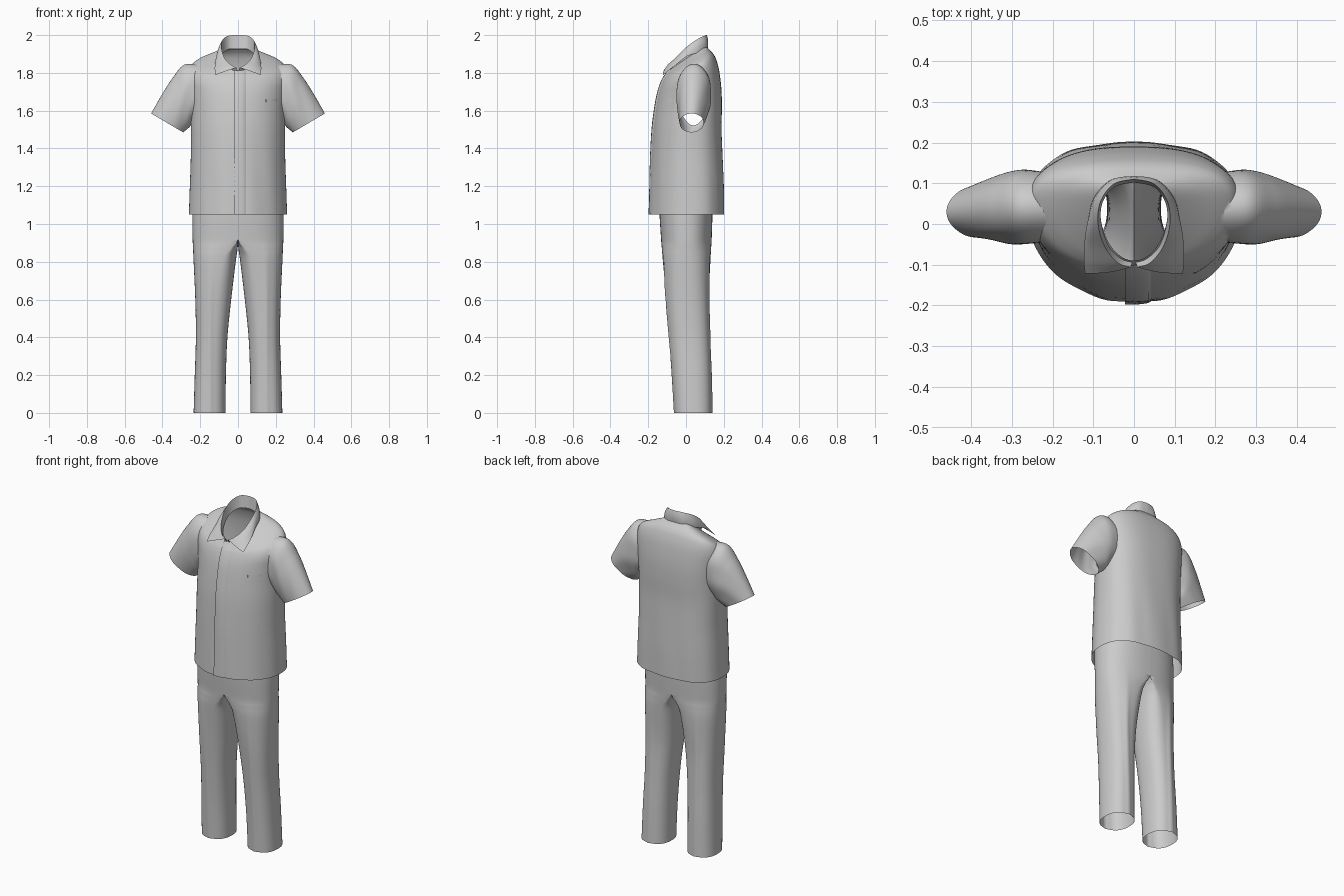
import bpy, bmesh
from math import sin, cos, pi, acos, sqrt, exp
from mathutils import Vector

if "Cube" in bpy.data.objects:
    bpy.data.objects.remove(bpy.data.objects["Cube"])

SEG = 96


def spline(rows, steps):
    """Catmull-Rom interpolation through rows of numbers."""
    out = []
    for i in range(len(rows) - 1):
        p0, p1 = rows[max(i - 1, 0)], rows[i]
        p2, p3 = rows[i + 1], rows[min(i + 2, len(rows) - 1)]
        for k in range(steps):
            t = k / steps
            out.append(tuple(
                0.5 * (2 * b + (c - a) * t + (2 * a - 5 * b + 4 * c - d) * t * t
                       + (3 * b - a - 3 * c + d) * t ** 3)
                for a, b, c, d in zip(p0, p1, p2, p3)))
    return out + [tuple(rows[-1])]


def spow(v, e):
    return (1 if v >= 0 else -1) * abs(v) ** e


def loft(name, rings, closed=True, caps=False, angle=40):
    bm = bmesh.new()
    vs = [[bm.verts.new(p) for p in r] for r in rings]
    n = len(rings[0])
    for a, b in zip(vs, vs[1:]):
        for j in range(n if closed else n - 1):
            k = (j + 1) % n
            bm.faces.new((a[j], a[k], b[k], b[j]))
    if caps:
        bm.faces.new(vs[0])
        bm.faces.new(vs[-1])
    bmesh.ops.recalc_face_normals(bm, faces=bm.faces)
    me = bpy.data.meshes.new(name)
    bm.to_mesh(me)
    bm.free()
    ob = bpy.data.objects.new(name, me)
    bpy.context.collection.objects.link(ob)
    smooth(ob, angle)
    return ob


def activate(ob):
    bpy.ops.object.select_all(action='DESELECT')
    ob.select_set(True)
    bpy.context.view_layer.objects.active = ob


def smooth(ob, angle):
    activate(ob)
    bpy.ops.object.shade_smooth_by_angle(angle=angle * pi / 180)


def delete_faces(ob, test):
    bm = bmesh.new()
    bm.from_mesh(ob.data)
    bmesh.ops.delete(bm, geom=[f for f in bm.faces if test(f)], context='FACES')
    bm.to_mesh(ob.data)
    bm.free()


# Shirt body: tilted rings (z front, z back, half width, y front, y back, y widest)
BODY = spline([
    (1.05, 1.05, .26, -.192, .20, .02), (1.2, 1.2, .255, -.188, .198, .02),
    (1.35, 1.35, .25, -.183, .193, .02), (1.5, 1.5, .25, -.174, .188, .025),
    (1.6, 1.62, .25, -.162, .19, .03), (1.68, 1.72, .256, -.148, .187, .035),
    (1.73, 1.815, .262, -.134, .175, .04), (1.765, 1.87, .25, -.12, .16, .045),
    (1.785, 1.9, .215, -.108, .145, .05), (1.80, 1.922, .155, -.098, .125, .05),
    (1.815, 1.945, .085, -.09, .105, .05)], 6)


def body_point(row, th):
    zf, zb, a, yf, yb, yc = row
    c, s = cos(th), sin(th)
    n = 2.0 if s < 0 else 2.6
    # soft vertical folds that fade out towards the chest
    fade = max(0, min(1, (1.6 - zf) / .4))
    k = 1 + .014 * fade * sin(11 * th + 3 * zf) * (1 - abs(c)) 
    x = a * spow(c, 2 / n) * k
    y = yc + ((yc - yf) if s < 0 else (yb - yc)) * spow(s, 2 / n) * k
    return Vector((x, y, zf + (zb - zf) * (y - yf) / (yb - yf)))


shirt = loft("shirt", [[body_point(r, 2 * pi * j / SEG) for j in range(SEG)]
                       for r in BODY], caps=True)

# Sleeves: rings (top x, top z, bottom x, bottom z, y centre, y half width)
SLEEVE = spline([
    (.20, 1.842, .19, 1.57, .04, .085), (.285, 1.843, .235, 1.54, .042, .092),
    (.345, 1.775, .255, 1.515, .04, .088), (.40, 1.69, .272, 1.50, .036, .078),
    (.46, 1.585, .29, 1.485, .03, .064)], 6)
for side in (-1, 1):
    rings = []
    for i, (tx, tz, bx, bz, yc, h) in enumerate(SLEEVE):
        mid, half = Vector(((tx + bx) / 2, 0, (tz + bz) / 2)), Vector(((tx - bx) / 2, 0, (tz - bz) / 2))
        ring = []
        for j in range(64):
            th = 2 * pi * j / 64
            k = 1 + .02 * sin(6 * th + .35 * i) * abs(sin(th))
            p = mid + half * cos(th) + Vector((0, yc + h * k * sin(th), 0))
            ring.append((side * p.x, p.y, p.z))
        rings.append(ring)
    sleeve = loft("sleeve", rings, caps=True)
    mod = shirt.modifiers.new("join_sleeve", 'BOOLEAN')
    mod.operation, mod.solver, mod.object = 'UNION', 'EXACT', sleeve
    activate(shirt)
    bpy.ops.object.modifier_apply(modifier=mod.name)
    bpy.data.objects.remove(sleeve)

# Open the hem, neck and cuffs by dropping the large end caps
delete_faces(shirt, lambda f: len(f.verts) > 24)
smooth(shirt, 50)


def patch(name, z0, z1, profile):
    """Strip lying on the shirt front; profile is (x, offset outwards)."""
    rings = []
    for r in BODY:
        if z0 <= r[0] <= z1:
            ring = []
            for x, off in profile:
                c = x / r[2]
                ring.append(body_point(r, -acos(c)) + Vector((0, -off, 0)))
            rings.append(ring)
    return loft(name, rings, closed=False, angle=35)


# Button placket and chest pocket edge
patch("placket", 1.04, 1.812, [(-.022, -.002), (-.022, .008), (-.005, .009), (.02, .007), (.035, .004), (.045, -.002)])
patch("pocket_edge", 1.63, 1.66, [(.145, -.001), (.15, .003), (.175, .003), (.2, .003), (.205, -.001)])

# Collar: inner stand, folded top edge and outer leaf, back centre to front
STAND = [(0, .102, 1.93), (.05, .09, 1.925), (.078, .05, 1.905), (.08, 0, 1.875),
         (.062, -.055, 1.84), (.03, -.086, 1.815), (.004, -.094, 1.808)]
FOLD = [(0, .11, 2.0), (.05, .098, 1.997), (.082, .055, 1.975), (.088, 0, 1.935),
        (.072, -.055, 1.88), (.04, -.095, 1.845), (.008, -.106, 1.828)]
LEAF = [(0, .114, 1.925), (.055, .108, 1.922), (.098, .065, 1.908), (.115, 0, 1.885),
        (.122, -.05, 1.845), (.123, -.09, 1.815), (.12, -.121, 1.788)]


def mirrored(points):
    half = spline(points, 6)
    return [(-x, y, z) for x, y, z in half[:0:-1]] + half


stand, fold, leaf = (mirrored(p) for p in (STAND, FOLD, LEAF))
rows = [stand, fold]
for t in (.08, .3, .55, .8, 1):
    rows.append([Vector(a).lerp(Vector(b), t) + Vector((a[0], a[1] - .02, .03)).normalized() * .006 * sin(pi * t)
                 for a, b in zip(fold, leaf)])
loft("collar", rows, closed=False, angle=50)

# Trousers: one half (z, x inner, x middle, x outer, y front, y back), mirrored
LEG = spline([
    (1.15, 0, 0, .232, -.14, .14), (1.05, 0, 0, .24, -.14, .14),
    (.92, 0, 0, .24, -.132, .136), (.87, .002, .04, .238, -.128, .133),
    (.8, .012, .085, .235, -.122, .129), (.6, .036, .128, .226, -.104, .12),
    (.4, .056, .14, .223, -.086, .124), (.2, .064, .148, .229, -.07, .131),
    (0, .066, .151, .235, -.058, .135)], 7)
rings = []
for z, xi, xc, xo, yf, yb in LEG:
    xi, xc = max(xi, 0), max(xc, 0)
    ring = []
    for j in range(64):
        th = 2 * pi * j / 64
        c, s = spow(cos(th), .85), spow(sin(th), .85)
        x = xc + c * ((xo - xc) if c > 0 else (xc - xi))
        y0 = (yf + yb) / 2
        y = y0 + s * (yb - yf) / 2
        # pressed crease down the front and back of each leg
        crease = .006 * exp(-((x - .15) / .012) ** 2) * min(1, max(0, (.95 - z) / .3))
        ring.append((x, y + (crease if s > 0 else -crease), z))
    rings.append(ring)
trousers = loft("trousers", rings)
delete_faces(trousers, lambda f: all(abs(v.co.x) < .0005 for v in f.verts))
mirror = trousers.modifiers.new("other_leg", 'MIRROR')
mirror.use_axis[0] = True
mirror.merge_threshold = .0006
